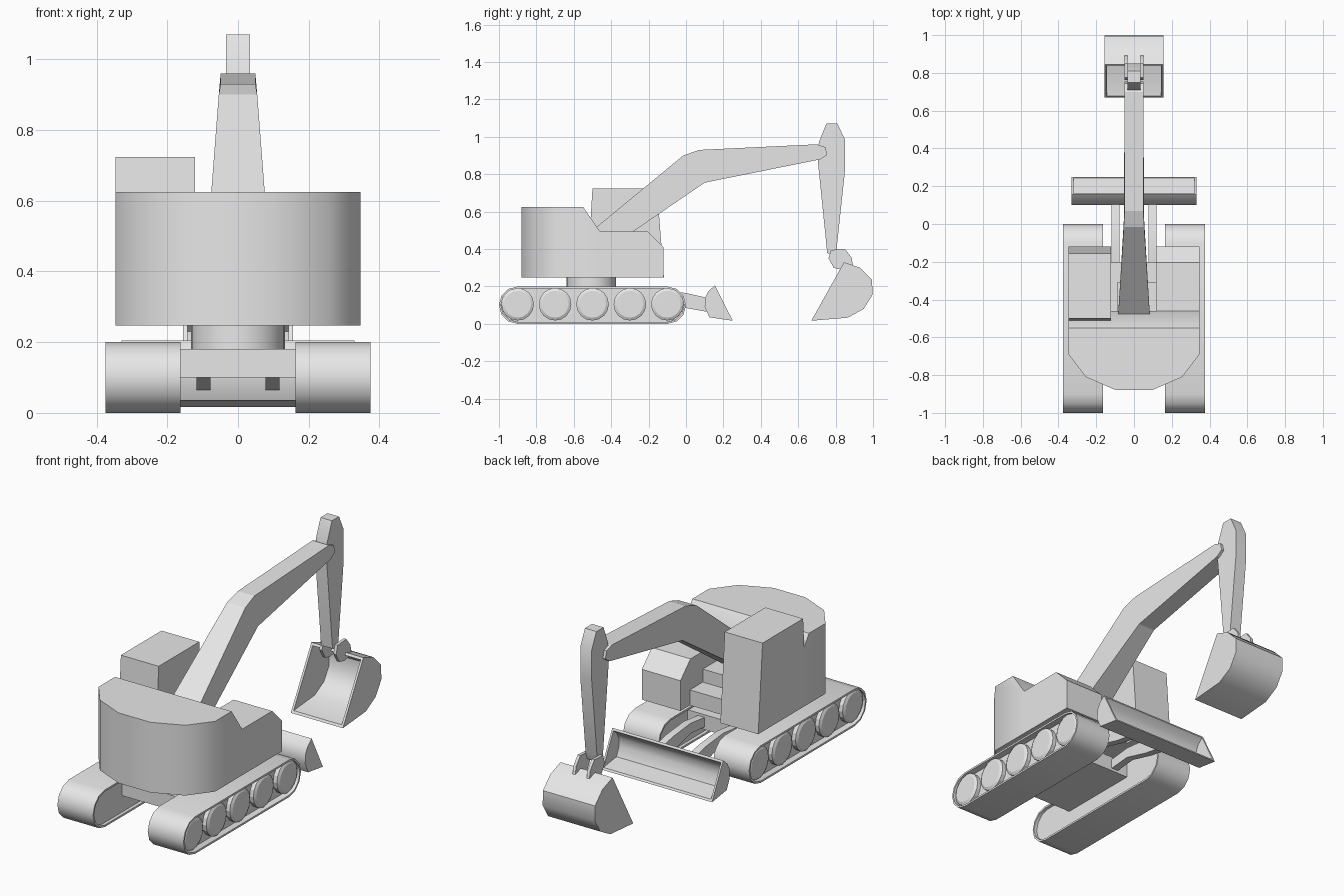
import bpy, bmesh, math
from mathutils import Vector

cube = bpy.data.objects.get("Cube")
if cube:
    bpy.data.objects.remove(cube, do_unlink=True)

grey = bpy.data.materials.new("light grey")
grey.use_nodes = True
grey.diffuse_color = (0.8, 0.8, 0.8, 1)
grey.node_tree.nodes["Principled BSDF"].inputs["Base Color"].default_value = (0.8, 0.8, 0.8, 1)


def finish(name, bm, angle=40):
    bmesh.ops.recalc_face_normals(bm, faces=bm.faces)
    mesh = bpy.data.meshes.new(name)
    bm.to_mesh(mesh)
    bm.free()
    obj = bpy.data.objects.new(name, mesh)
    bpy.context.collection.objects.link(obj)
    mesh.materials.append(grey)
    bpy.ops.object.select_all(action='DESELECT')
    obj.select_set(True)
    bpy.context.view_layer.objects.active = obj
    bpy.ops.object.shade_smooth_by_angle(angle=math.radians(angle))
    return obj


def loft(bm, first, second):
    """Closed solid between two matching outlines."""
    a = [bm.verts.new(p) for p in first]
    b = [bm.verts.new(p) for p in second]
    bm.faces.new(a)
    bm.faces.new(b[::-1])
    for i in range(len(a)):
        j = (i + 1) % len(a)
        bm.faces.new((a[i], b[i], b[j], a[j]))


def prism(name, outline, x0, x1):
    """Side outline of (y, z) points pushed from x0 to x1."""
    bm = bmesh.new()
    loft(bm, [(x0, y, z) for y, z in outline], [(x1, y, z) for y, z in outline])
    return finish(name, bm)


def box(name, x0, x1, y0, y1, z0, z1):
    return prism(name, [(y0, z0), (y1, z0), (y1, z1), (y0, z1)], x0, x1)


def scoop(name, outline, half, wall, shrink):
    """Open shell: curved wall between end plates; mouth joins last and first points."""
    mid = (Vector(outline[0]) + Vector(outline[-1])) / 2
    inner = [tuple(mid + (Vector(p) - mid) * shrink) for p in outline]
    prism(name + "_shell", outline + inner[::-1], -half, half)
    for side, label in ((1, "left"), (-1, "right")):
        prism(f"{name}_{label}_plate", outline, side * (half - wall), side * half)


def stadium(r, z, y0=-0.9, y1=-0.1, steps=6):
    pts = []
    for cy, start in ((y1, -90), (y0, 90)):
        for i in range(steps + 1):
            t = math.radians(start + 180 * i / steps)
            pts.append((cy + r * math.cos(t), z + r * math.sin(t)))
    return pts


# Tracks, frames and wheels
for side, label in ((1, "left"), (-1, "right")):
    bm = bmesh.new()
    rings = [[bm.verts.new((side * x, y, z)) for y, z in stadium(r, 0.1)]
             for x, r in ((0.163, 0.1), (0.375, 0.1), (0.375, 0.09), (0.163, 0.09))]
    n = len(rings[0])
    for k in range(4):
        a, b = rings[k], rings[(k + 1) % 4]
        for i in range(n):
            j = (i + 1) % n
            bm.faces.new((a[i], a[j], b[j], b[i]))
    finish(label + "_track", bm)
    prism(label + "_track_frame", stadium(0.089, 0.1), side * 0.18, side * 0.34)
    for w in range(5):
        bm = bmesh.new()
        circles = []
        for x, r in ((0.33, 0.087), (0.362, 0.087), (0.37, 0.072)):
            circles.append([bm.verts.new((side * x, -0.9 + 0.2 * w + r * math.cos(k * math.tau / 16),
                                          0.105 + r * math.sin(k * math.tau / 16))) for k in range(16)])
        for a, b in zip(circles, circles[1:]):
            for i in range(16):
                j = (i + 1) % 16
                bm.faces.new((a[i], a[j], b[j], b[i]))
        bm.faces.new(circles[0])
        bm.faces.new(circles[-1])
        finish(f"{label}_wheel_{w + 1}", bm, 20)

# Chassis and turntable
box("chassis", -0.18, 0.18, -0.73, -0.27, 0.1, 0.18)
bm = bmesh.new()
ring = [(0.133 * math.cos(k * math.tau / 24), -0.507 + 0.133 * math.sin(k * math.tau / 24)) for k in range(24)]
loft(bm, [(x, y, 0.17) for x, y in ring], [(x, y, 0.26) for x, y in ring])
finish("turntable", bm)

# Rounded counterweight with a sloping inner face
half_plan = [(0.347, -0.46), (0.347, -0.69), (0.255, -0.81), (0.095, -0.88)]
plan = half_plan + [(-x, y) for x, y in half_plan[::-1]]
bm = bmesh.new()
loft(bm, [(x, y, 0.247) for x, y in plan], [(x, y, 0.625) for x, y in plan])
bmesh.ops.bisect_plane(bm, geom=bm.verts[:] + bm.edges[:] + bm.faces[:], plane_co=(0, -0.55, 0.625),
                       plane_no=(0, 0.13, 0.09), clear_outer=True)
bmesh.ops.holes_fill(bm, edges=[e for e in bm.edges if e.is_boundary])
finish("counterweight", bm)

# Upper body, deck and cab
prism("engine_cover", [(-0.47, 0.247), (-0.12, 0.247), (-0.12, 0.41), (-0.205, 0.495), (-0.46, 0.495)],
      0.117, 0.347)
box("deck", -0.13, 0.12, -0.47, -0.2, 0.247, 0.33)
box("boom_mount", -0.09, 0.12, -0.47, -0.31, 0.247, 0.4)
prism("cab", [(-0.53, 0.247), (-0.118, 0.247), (-0.155, 0.723), (-0.5, 0.723), (-0.51, 0.56)], -0.347, -0.122)

# Boom, tapering towards its tip
boom = [(-0.5, 0.5), (-0.015, 0.9), (0.07, 0.93), (0.7, 0.96), (0.745, 0.945), (0.755, 0.905),
        (0.72, 0.88), (0.1, 0.755), (-0.5, 0.345)]


def boom_half(y):
    return 0.049 + 0.036 * max(0, (0.07 - y) / 0.57)


bm = bmesh.new()
loft(bm, [(-boom_half(y), y, z) for y, z in boom], [(boom_half(y), y, z) for y, z in boom])
finish("boom", bm, 15)

# Stick, links and bucket
prism("stick", [(0.75, 1.07), (0.81, 1.07), (0.85, 0.985), (0.85, 0.82), (0.805, 0.4), (0.79, 0.36),
                (0.755, 0.38), (0.705, 0.87), (0.71, 0.97)], -0.034, 0.034)
for side, label in ((1, "left"), (-1, "right")):
    prism(label + "_bucket_link", [(0.775, 0.395), (0.85, 0.4), (0.885, 0.355), (0.895, 0.3), (0.83, 0.29),
                                   (0.79, 0.3), (0.762, 0.35)], side * 0.034, side * 0.05)
scoop("bucket", [(0.67, 0.017), (0.865, 0.033), (0.95, 0.08), (0.997, 0.155), (0.995, 0.235),
                 (0.93, 0.3), (0.845, 0.33)], 0.155, 0.012, 0.92)

# Dozer blade and its arms
scoop("blade", [(0.25, 0.017), (0.125, 0.035), (0.1, 0.09), (0.102, 0.14), (0.12, 0.175), (0.155, 0.205)],
      0.33, 0.01, 0.88)
for side, label in ((1, "left"), (-1, "right")):
    prism(label + "_blade_arm", [(-0.32, 0.11), (-0.32, 0.16), (-0.15, 0.18), (0.0, 0.165), (0.11, 0.14),
                                 (0.11, 0.065), (0.0, 0.085), (-0.15, 0.125)], side * 0.078, side * 0.118)
